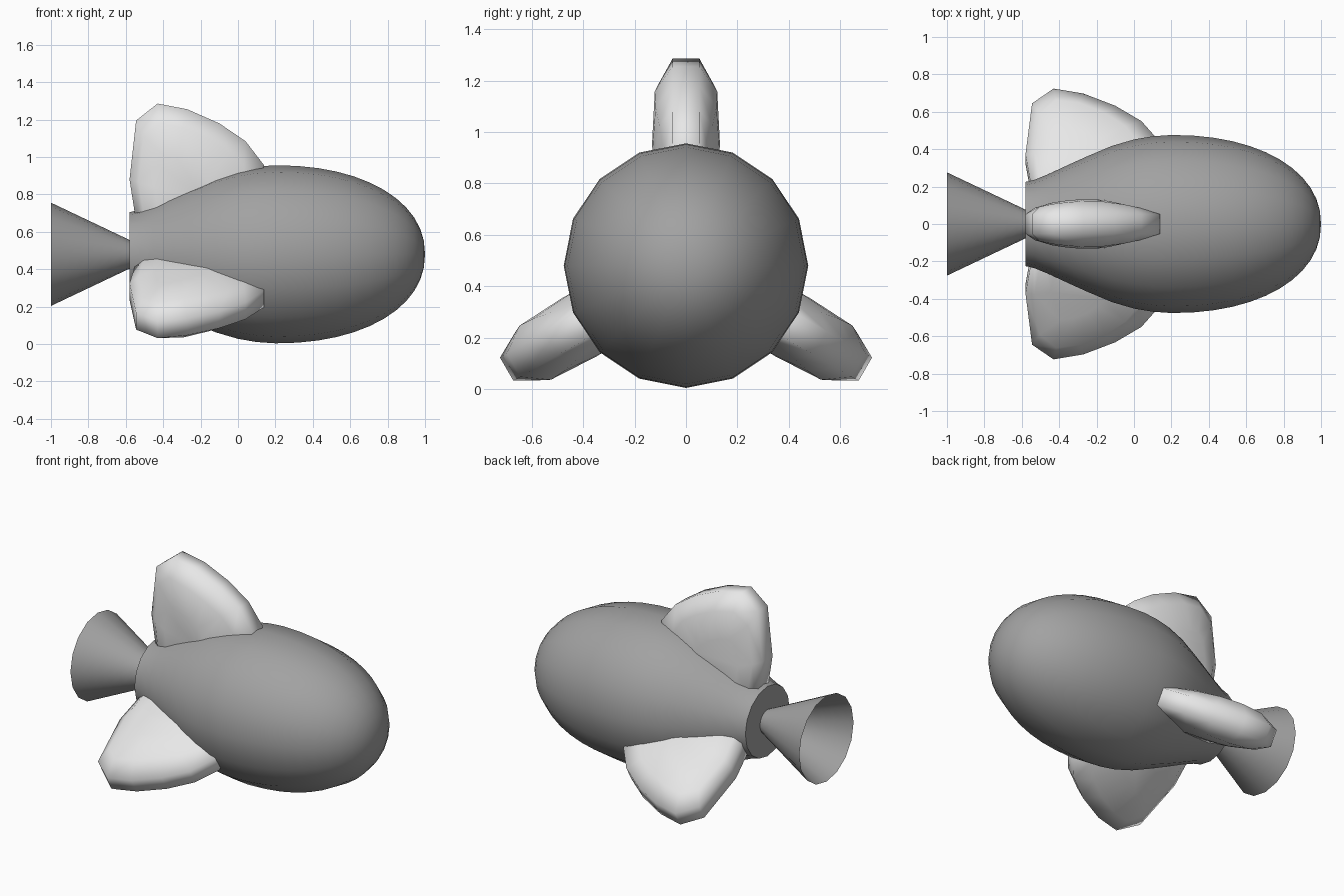
import bpy, bmesh, math
from mathutils import Matrix, Vector

cube = bpy.data.objects.get("Cube")
if cube:
    bpy.data.objects.remove(cube)

AXIS_Z = 0.48
SIDES = 16


def material(name, value):
    m = bpy.data.materials.new(name)
    m.use_nodes = True
    color = (value, value, value, 1)
    m.diffuse_color = color
    m.node_tree.nodes["Principled BSDF"].inputs["Base Color"].default_value = color
    return m


body_grey = material("body grey", 0.36)
fin_grey = material("light fin grey", 0.8)


def finish(name, bm, mat, angle):
    bmesh.ops.recalc_face_normals(bm, faces=bm.faces)
    mesh = bpy.data.meshes.new(name)
    bm.to_mesh(mesh)
    bm.free()
    mesh.materials.append(mat)
    obj = bpy.data.objects.new(name, mesh)
    bpy.context.collection.objects.link(obj)
    bpy.ops.object.select_all(action='DESELECT')
    obj.select_set(True)
    bpy.context.view_layer.objects.active = obj
    bpy.ops.object.shade_smooth_by_angle(angle=math.radians(angle))


def lathe(name, profile, mat):
    """Spin (x, radius) points around the long axis."""
    bm = bmesh.new()
    verts = [bm.verts.new((x, 0, AXIS_Z + r)) for x, r in profile]
    edges = [bm.edges.new(pair) for pair in zip(verts, verts[1:])]
    bmesh.ops.spin(bm, geom=verts + edges, cent=(0, 0, AXIS_Z), axis=(1, 0, 0),
                   angle=math.tau, steps=SIDES, use_merge=True)
    bmesh.ops.remove_doubles(bm, verts=bm.verts, dist=0.0005)
    finish(name, bm, mat, 50)


# Teardrop body: flat tail, then a full rounded nose
tail = [(-.58, 0), (-.58, .225), (-.53, .237), (-.45, .27), (-.35, .317),
        (-.25, .362), (-.12, .417), (0, .452), (.1, .469)]
nose = []
for i in range(13):
    a = math.pi / 2 * i / 12
    nose.append((.2 + .8 * math.sin(a) ** .93, .476 * max(math.cos(a), 0) ** .93))
lathe("body", tail + nose, body_grey)

# Open flared nozzle
lathe("nozzle", [(-.57 - .43 * t / 8, .072 + .204 * t / 8) for t in range(9)], body_grey)

# Fin outline as (x, distance from axis), from tail root to front root
OUTLINE = [(-.53, .08), (-.58, .40), (-.545, .715), (-.43, .806), (-.27, .775),
           (-.1, .70), (.04, .605), (.14, .475), (.08, .25)]
CENTRE = Vector((-.36, .33))
RIM = .052


def half_thickness(x):
    """Lens section, thickest mid-length and thin at both ends."""
    return .132 - .079 * min(1, ((x + .25) / .39) ** 2)


def fin(name, angle):
    bm = bmesh.new()
    rims = []
    for side in (1, -1):
        loops = []
        # Rim, shoulder and thick middle
        for scale, fullness in ((1, 0), (.78, .88), (.4, 1)):
            loop = []
            for point in OUTLINE:
                p = CENTRE + (Vector(point) - CENTRE) * scale
                half = RIM + (half_thickness(p.x) - RIM) * fullness
                loop.append(bm.verts.new((p.x, side * half, p.y)))
            loops.append(loop)
        for a, b in zip(loops, loops[1:]):
            for i in range(len(a)):
                j = (i + 1) % len(a)
                bm.faces.new((a[i], a[j], b[j], b[i]))
        bm.faces.new(loops[-1])
        rims.append(loops[0])
    # Flat outer edge
    a, b = rims
    for i in range(len(a)):
        j = (i + 1) % len(a)
        bm.faces.new((a[i], a[j], b[j], b[i]))
    bm.transform(Matrix.Translation((0, 0, AXIS_Z)) @ Matrix.Rotation(angle, 4, 'X'))
    finish(name, bm, fin_grey, 75)


for index, name in enumerate(("top_fin", "front_fin", "back_fin")):
    fin(name, math.tau * index / 3)
